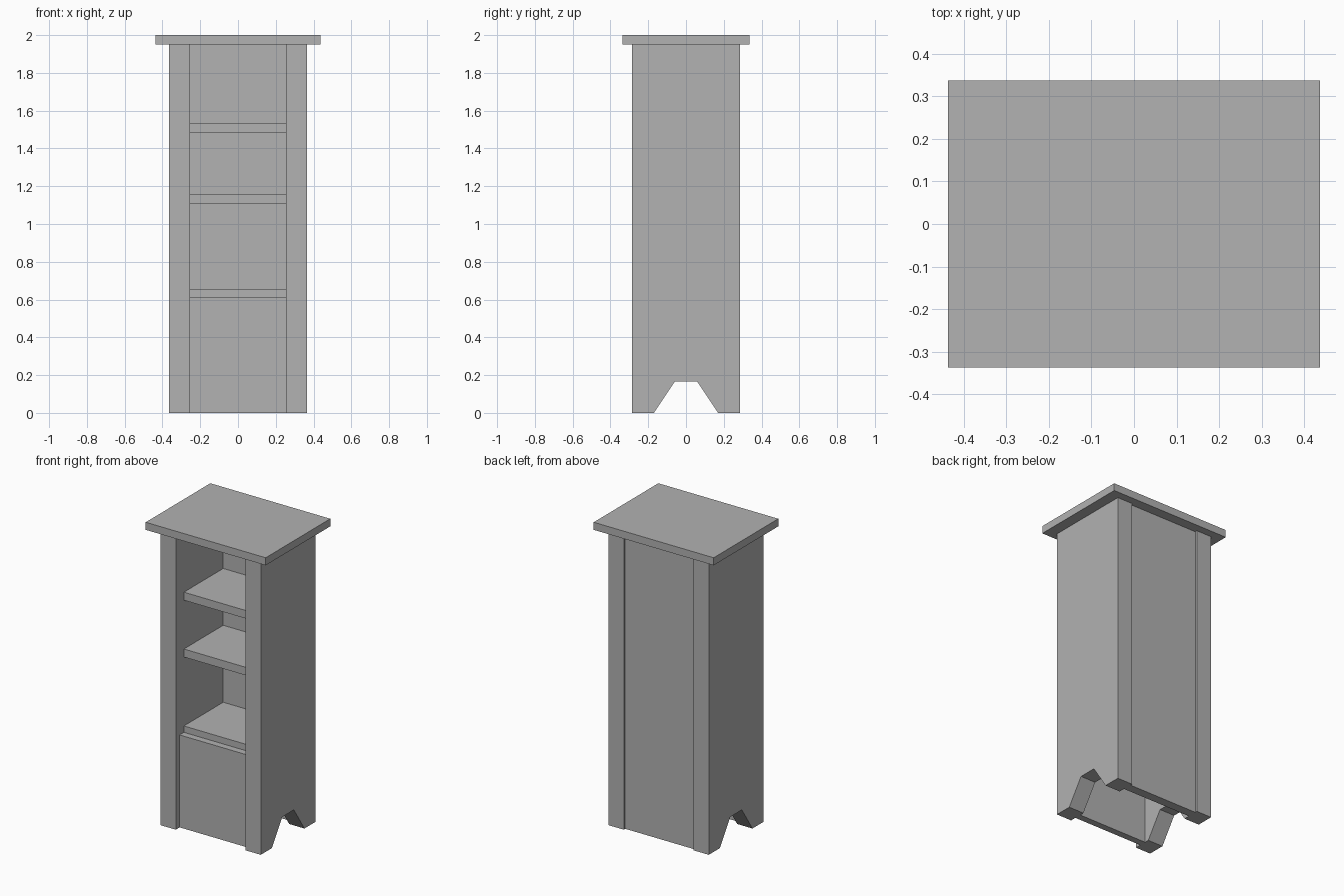
import bpy
import bmesh

old = bpy.data.objects.get("Cube")
if old:
    bpy.data.objects.remove(old, do_unlink=True)

grey = bpy.data.materials.new("plain grey")
grey.use_nodes = True
COLOUR = (0.445, 0.445, 0.445, 1)
grey.diffuse_color = COLOUR
grey.node_tree.nodes["Principled BSDF"].inputs["Base Color"].default_value = COLOUR


def board(name, x0, x1, outline):
    """Extrude a y-z outline from x0 to x1 into a flat-faced board."""
    bm = bmesh.new()
    face = bm.faces.new([bm.verts.new((x0, y, z)) for y, z in outline])
    grown = bmesh.ops.extrude_face_region(bm, geom=[face])["geom"]
    moved = [v for v in grown if isinstance(v, bmesh.types.BMVert)]
    bmesh.ops.translate(bm, verts=moved, vec=(x1 - x0, 0, 0))
    bmesh.ops.recalc_face_normals(bm, faces=bm.faces)
    mesh = bpy.data.meshes.new(name)
    bm.to_mesh(mesh)
    bm.free()
    mesh.materials.append(grey)
    obj = bpy.data.objects.new(name, mesh)
    bpy.context.scene.collection.objects.link(obj)


def rect(y0, y1, z0, z1):
    return [(y0, z0), (y1, z0), (y1, z1), (y0, z1)]


INNER, OUTER, DEPTH, HEIGHT = 0.255, 0.366, 0.285, 1.95

# Thick side walls with a trapezoid foot cut-out
half = [(0.06, 0.165), (0.17, 0), (DEPTH, 0), (DEPTH, HEIGHT)]
side = half + [(-y, z) for y, z in reversed(half)]
board("left_side", INNER, OUTER, side)
board("right_side", -OUTER, -INNER, side)

# Overhanging top
board("top", -0.438, 0.438, rect(-0.337, 0.337, HEIGHT, 2))

# Recessed back and lower front panels
board("back_panel", -INNER, INNER, rect(0.21, 0.27, 0, HEIGHT))
board("lower_front_panel", -INNER, INNER, rect(-0.245, -0.2, 0, 0.61))

# Shelves
shelves = {"lower": (0.61, 0.652), "middle": (1.107, 1.16), "upper": (1.482, 1.535)}
for level, (z0, z1) in shelves.items():
    board(level + "_shelf", -INNER, INNER, rect(-0.2, 0.21, z0, z1))
